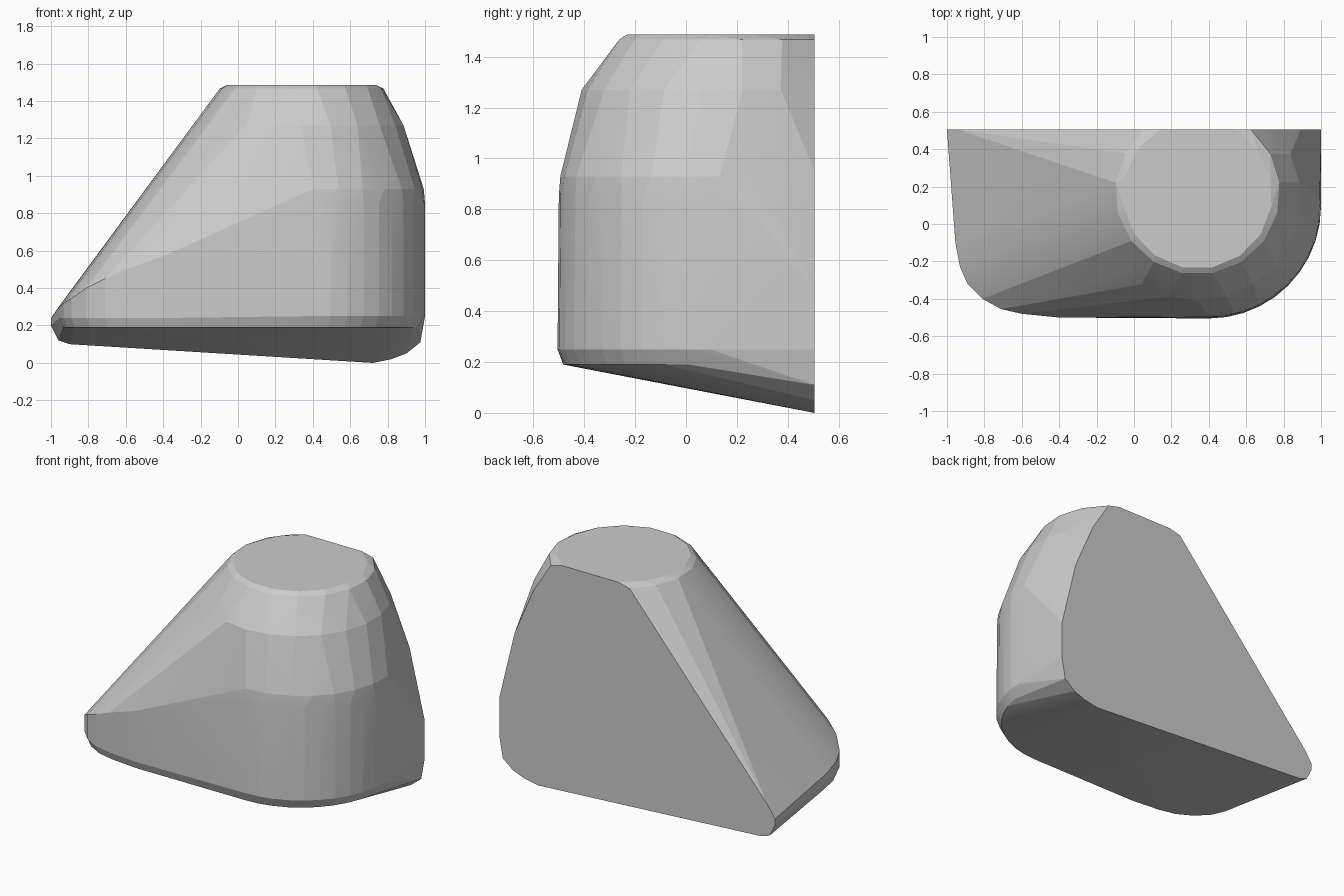
import bpy, bmesh
from math import asin, sin, cos, pi, radians

if "Cube" in bpy.data.objects:
    bpy.data.objects.remove(bpy.data.objects["Cube"])

BACK = 0.505  # flat rear plane


def ring(cx, cy, r, z, n=13):
    """Circle trimmed where it meets the rear plane."""
    a = asin((BACK - cy) / r)
    start, sweep = pi - a, pi + 2 * a
    return [(cx + r * cos(start + sweep * i / n), cy + r * sin(start + sweep * i / n), z)
            for i in range(n + 1)]


def arc(cx, cy, r, z, n=10):
    """Quarter circle for the rounded front right corner."""
    return [(cx + r * cos(-pi / 2 * i / n), cy + r * sin(-pi / 2 * i / n), z)
            for i in range(n + 1)]


# Flat cap and tapering shoulder
pts = ring(0.34, 0.16, 0.40, 1.487) + ring(0.34, 0.17, 0.44, 1.467)
pts += ring(0.34, 0.14, 0.55, 1.27, 16) + ring(0.40, 0.10, 0.594, 0.93, 20)
# Rounded right wall
pts += arc(0.40, 0.10, 0.60, 0.85) + arc(0.40, 0.095, 0.60, 0.25) + arc(0.39, 0.10, 0.58, 0.19)
# Rear face lower outline
pts += [(x, BACK, z) for x, z in [
    (0.89, 0.95), (1.0, 0.50), (1.0, 0.25), (0.975, 0.11), (0.90, 0.05), (0.82, 0.02),
    (0.72, 0), (-0.90, 0.10), (-0.96, 0.12), (-1.0, 0.20), (-1.0, 0.24), (-0.94, 0.325)]]
# Low rounded front left toe: x, y, upper height
for x, y, z in [(-0.955, -0.10, 0.30), (-0.93, -0.23, 0.32), (-0.89, -0.32, 0.345),
                (-0.81, -0.40, 0.40), (-0.71, -0.455, 0.45), (-0.60, -0.48, 0.50),
                (-0.40, -0.50, 0.57)]:
    pts += [(x, y, z), (x, y, 0.24), (x * 0.98, y * 0.965, 0.19)]

bm = bmesh.new()
for p in pts:
    bm.verts.new(p)
res = bmesh.ops.convex_hull(bm, input=bm.verts[:])
loose = [v for v in bm.verts if not v.link_faces]
bmesh.ops.delete(bm, geom=loose, context='VERTS')
bmesh.ops.dissolve_limit(bm, angle_limit=radians(0.5), verts=bm.verts[:], edges=bm.edges[:])
bmesh.ops.recalc_face_normals(bm, faces=bm.faces[:])

mesh = bpy.data.meshes.new("tapered_block")
bm.to_mesh(mesh)
bm.free()
block = bpy.data.objects.new("tapered_block", mesh)
bpy.context.collection.objects.link(block)
bpy.context.view_layer.objects.active = block
block.select_set(True)
bpy.ops.object.shade_smooth_by_angle(angle=radians(8))
